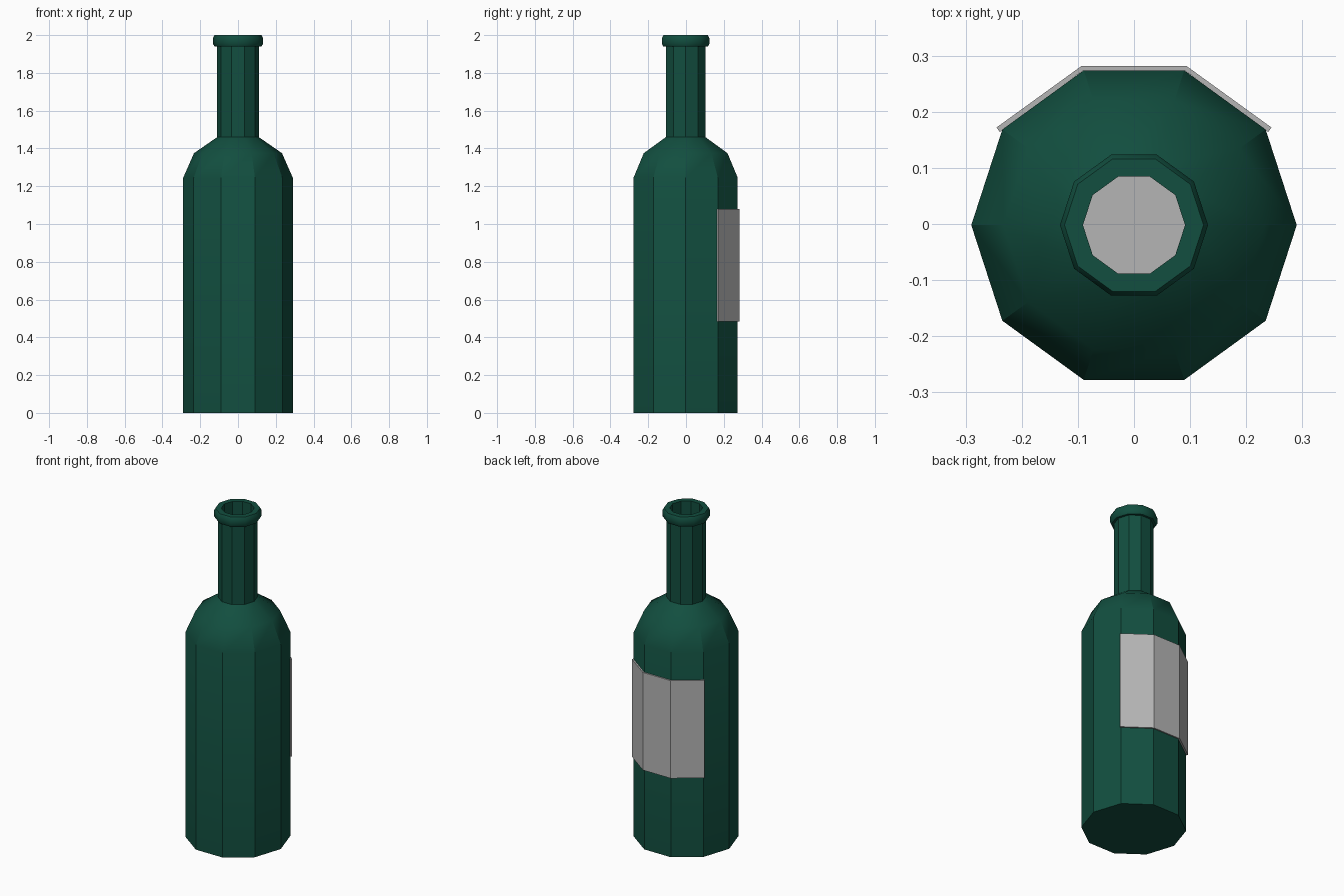
import bpy, bmesh
from math import cos, sin, pi, radians

cube = bpy.data.objects.get("Cube")
if cube:
    bpy.data.objects.remove(cube, do_unlink=True)

SIDES = 10
CENTRE_Y = -0.002


def material(name, rgb):
    mat = bpy.data.materials.new(name)
    mat.use_nodes = True
    mat.diffuse_color = (*rgb, 1)
    bsdf = next(n for n in mat.node_tree.nodes if n.type == 'BSDF_PRINCIPLED')
    bsdf.inputs["Base Color"].default_value = (*rgb, 1)
    return mat


def finish(bm, name, mats):
    bmesh.ops.recalc_face_normals(bm, faces=bm.faces[:])
    mesh = bpy.data.meshes.new(name)
    bm.to_mesh(mesh)
    bm.free()
    for mat in mats:
        mesh.materials.append(mat)
    obj = bpy.data.objects.new(name, mesh)
    bpy.context.collection.objects.link(obj)
    return obj


green = material("dark green glass", (0.006, 0.077, 0.05))
grey = material("label grey", (0.46, 0.46, 0.46))

# Bottle: ten-sided lathe, up the outside, over the lip and down the bore
profile = [(0.29, 0), (0.29, 1.245), (0.233, 1.375), (0.11, 1.46),
           (0.11, 1.94), (0.124, 1.94), (0.132, 1.953), (0.132, 1.985),
           (0.124, 2.0), (0.091, 2.0), (0.091, 1.6)]
bm = bmesh.new()
rings = []
for r, z in profile:
    rings.append([bm.verts.new((r * cos(2 * pi * i / SIDES),
                                r * sin(2 * pi * i / SIDES) + CENTRE_Y, z))
                  for i in range(SIDES)])
for low, high in zip(rings, rings[1:]):
    for i in range(SIDES):
        j = (i + 1) % SIDES
        bm.faces.new((low[i], low[j], high[j], high[i]))
bm.faces.new(rings[0])
# Grey floor closing the bore
bm.faces.new(rings[-1]).material_index = 1
bottle = finish(bm, "bottle", [green, grey])

bpy.ops.object.select_all(action='DESELECT')
bottle.select_set(True)
bpy.context.view_layer.objects.active = bottle
bpy.ops.object.shade_smooth_by_angle(angle=radians(32))

# Label: thin plate folded round the three back faces
outer = [(0.245, 0.172), (0.093, 0.282)]
inner = [(0.239, 0.164), (0.09, 0.274)]


def mirrored(half):
    return half + [(-x, y) for x, y in reversed(half)]


bm = bmesh.new()
strips = [[bm.verts.new((x, y, z)) for x, y in mirrored(half)]
          for half, z in ((outer, 0.485), (outer, 1.08),
                          (inner, 1.08), (inner, 0.485))]
for a, b in zip(strips, strips[1:] + strips[:1]):
    for i in range(len(a) - 1):
        bm.faces.new((a[i], a[i + 1], b[i + 1], b[i]))
for end in (0, -1):
    bm.faces.new([s[end] for s in strips])
finish(bm, "back_label", [grey])
